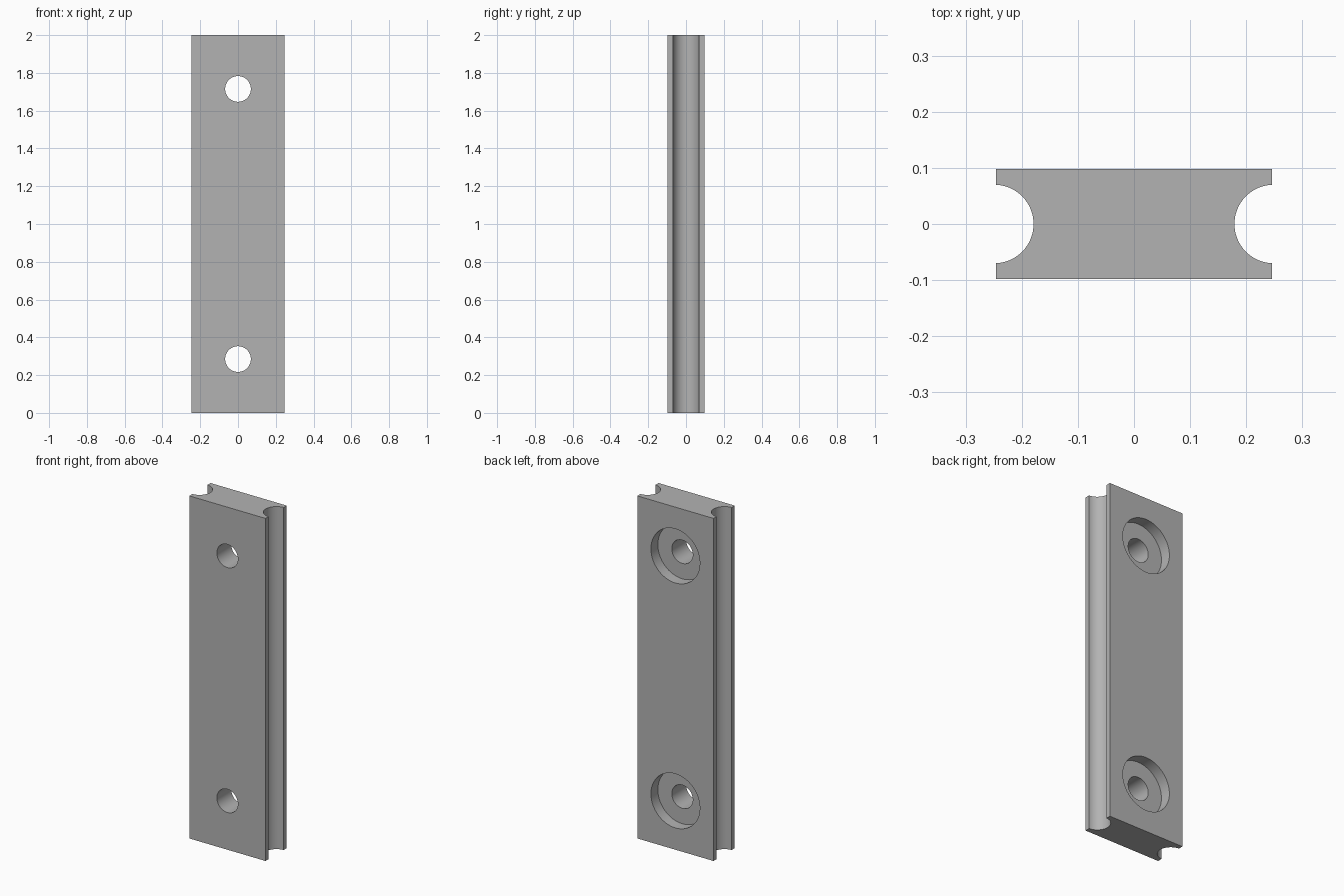
import bpy
import math

if "Cube" in bpy.data.objects:
    bpy.data.objects.remove(bpy.data.objects["Cube"], do_unlink=True)

HALF_W, HALF_T, HEIGHT = 0.246, 0.098, 2.0
GROOVE_R, GROOVE_X = 0.07, 0.249
HOLE_R, BORE_R, BORE_DEPTH = 0.068, 0.158, 0.064
HOLE_HEIGHTS = (0.285, 1.715)

grey = bpy.data.materials.new("plain grey")
grey.use_nodes = True
colour = (0.45, 0.45, 0.45, 1)
grey.diffuse_color = colour
grey.node_tree.nodes["Principled BSDF"].inputs["Base Color"].default_value = colour


def groove(side, steps=32):
    """Points of one side groove, counter-clockwise around the section."""
    limit = math.acos((GROOVE_X - HALF_W) / GROOVE_R)
    points = []
    for i in range(steps + 1):
        a = limit * (2 * i / steps - 1)
        points.append((side * (GROOVE_X - GROOVE_R * math.cos(a)),
                       side * GROOVE_R * math.sin(a)))
    return points


# Plate: grooved cross-section extruded upwards
section = [(HALF_W, -HALF_T)] + groove(1) + [(HALF_W, HALF_T)]
section += [(-HALF_W, HALF_T)] + groove(-1) + [(-HALF_W, -HALF_T)]
n = len(section)
verts = [(x, y, z) for z in (0, HEIGHT) for x, y in section]
faces = [tuple(reversed(range(n))), tuple(range(n, 2 * n))]
faces += [(i, (i + 1) % n, (i + 1) % n + n, i + n) for i in range(n)]
mesh = bpy.data.meshes.new("grooved_plate")
mesh.from_pydata(verts, [], faces)
mesh.materials.append(grey)
plate = bpy.data.objects.new("grooved_plate", mesh)
bpy.context.collection.objects.link(plate)


def cut_cylinder(radius, y0, y1, z):
    """Cut a round pocket along y, then discard the cutter."""
    bpy.ops.mesh.primitive_cylinder_add(
        vertices=64, radius=radius, depth=y1 - y0,
        location=(0, (y0 + y1) / 2, z), rotation=(math.pi / 2, 0, 0))
    cutter = bpy.context.object
    cutter.data.materials.append(grey)
    cutter.hide_render = True
    bpy.ops.object.select_all(action="DESELECT")
    plate.select_set(True)
    bpy.context.view_layer.objects.active = plate
    mod = plate.modifiers.new("hole", "BOOLEAN")
    mod.operation = "DIFFERENCE"
    mod.solver = "EXACT"
    mod.object = cutter
    bpy.ops.object.modifier_apply(modifier=mod.name)
    bpy.data.objects.remove(cutter, do_unlink=True)


# Counterbored screw holes, wide pocket on the back
for z in HOLE_HEIGHTS:
    cut_cylinder(HOLE_R, -0.3, 0.3, z)
    cut_cylinder(BORE_R, HALF_T - BORE_DEPTH, 0.3, z)

bpy.ops.object.shade_smooth_by_angle(angle=math.radians(30))
